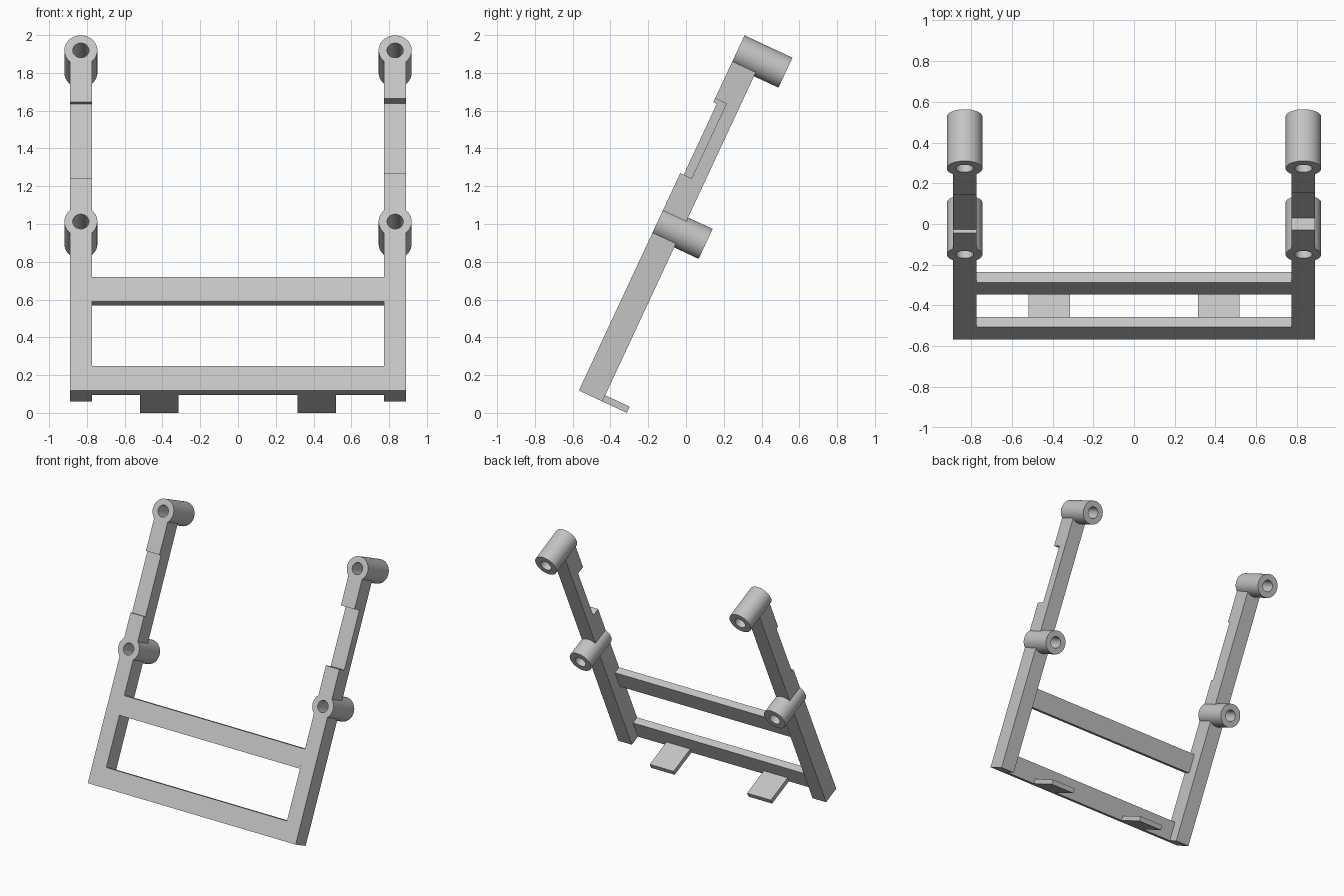
import bpy, bmesh
from math import radians, sin, cos, tau
from mathutils import Matrix

cube = bpy.data.objects.get("Cube")
if cube:
    bpy.data.objects.remove(cube, do_unlink=True)

grey = bpy.data.materials.new("light_grey")
grey.use_nodes = True
grey.diffuse_color = (0.55, 0.55, 0.55, 1)
grey.node_tree.nodes["Principled BSDF"].inputs["Base Color"].default_value = grey.diffuse_color

# Parts are laid out upright (x, depth, height), then the frame leans back
LEAN = Matrix.Translation((0, -0.567, 0.1185)) @ Matrix.Rotation(radians(-25), 4, 'X')
RAIL_X, RAIL_HALF, RAIL_DEPTH = 0.832, 0.058, 0.137
BAR_DEPTH, BAR_HEIGHT = 0.055, 0.143
TUBE_R, HOLE_R, TUBE_LEN = 0.0875, 0.043, 0.28
LOW_TUBE, TOP_TUBE = 0.987, 1.987
JOIN = 0.06  # rails stop inside the tube wall, clear of the hole


def finish(bm, name):
    bmesh.ops.recalc_face_normals(bm, faces=bm.faces)
    bm.transform(LEAN)
    mesh = bpy.data.meshes.new(name)
    bm.to_mesh(mesh)
    bm.free()
    mesh.materials.append(grey)
    obj = bpy.data.objects.new(name, mesh)
    bpy.context.collection.objects.link(obj)
    return obj


def extrude_profile(name, x0, x1, profile):
    """Extrude a (depth, height) outline along x."""
    bm = bmesh.new()
    face = bm.faces.new([bm.verts.new((x0, d, h)) for d, h in profile])
    side = bmesh.ops.extrude_face_region(bm, geom=[face])["geom"]
    verts = [v for v in side if isinstance(v, bmesh.types.BMVert)]
    bmesh.ops.translate(bm, verts=verts, vec=(x1 - x0, 0, 0))
    return finish(bm, name)


def box(name, x0, x1, d0, d1, h0, h1):
    return extrude_profile(name, x0, x1, [(d0, h0), (d1, h0), (d1, h1), (d0, h1)])


def tube(name, x, height, sides=48):
    bm = bmesh.new()
    section = [(TUBE_R, 0), (TUBE_R, TUBE_LEN), (HOLE_R, TUBE_LEN), (HOLE_R, 0)]
    rings = [[bm.verts.new((x + r * cos(tau * i / sides), d, height + r * sin(tau * i / sides)))
              for i in range(sides)] for r, d in section]
    for a, b in zip(rings, rings[1:] + rings[:1]):
        for i in range(sides):
            j = (i + 1) % sides
            bm.faces.new((a[i], a[j], b[j], b[i]))
    obj = finish(bm, name)
    bpy.ops.object.select_all(action='DESELECT')
    obj.select_set(True)
    bpy.context.view_layer.objects.active = obj
    bpy.ops.object.shade_smooth_by_angle(angle=radians(35))


# Side rails, tubes and foot tabs; the left recess is deeper than the right one
for side, s, notch, n0, n1 in (("left", 1, 0.066, 1.27, 1.706),
                               ("right", -1, 0.02, 1.237, 1.684)):
    x0, x1 = s * RAIL_X - RAIL_HALF, s * RAIL_X + RAIL_HALF
    box(side + "_lower_rail", x0, x1, 0, RAIL_DEPTH, 0, LOW_TUBE - JOIN)
    start, end = LOW_TUBE + JOIN, TOP_TUBE - JOIN
    extrude_profile(side + "_upper_rail", x0, x1, [
        (RAIL_DEPTH, start), (RAIL_DEPTH, end), (0, end), (0, n1),
        (notch, n1), (notch, n0), (0, n0), (0, start)])
    tube(side + "_lower_tube", s * RAIL_X, LOW_TUBE)
    tube(side + "_top_tube", s * RAIL_X, TOP_TUBE)
    tab_x = s * 0.417
    box(side + "_foot_tab", tab_x - 0.102, tab_x + 0.102, BAR_DEPTH, TUBE_LEN, 0, 0.036)

# Crossbars between the rails
inner = RAIL_X - RAIL_HALF
for name, h in (("bottom_crossbar", 0), ("middle_crossbar", 0.521)):
    box(name, -inner, inner, 0, BAR_DEPTH, h, h + BAR_HEIGHT)
